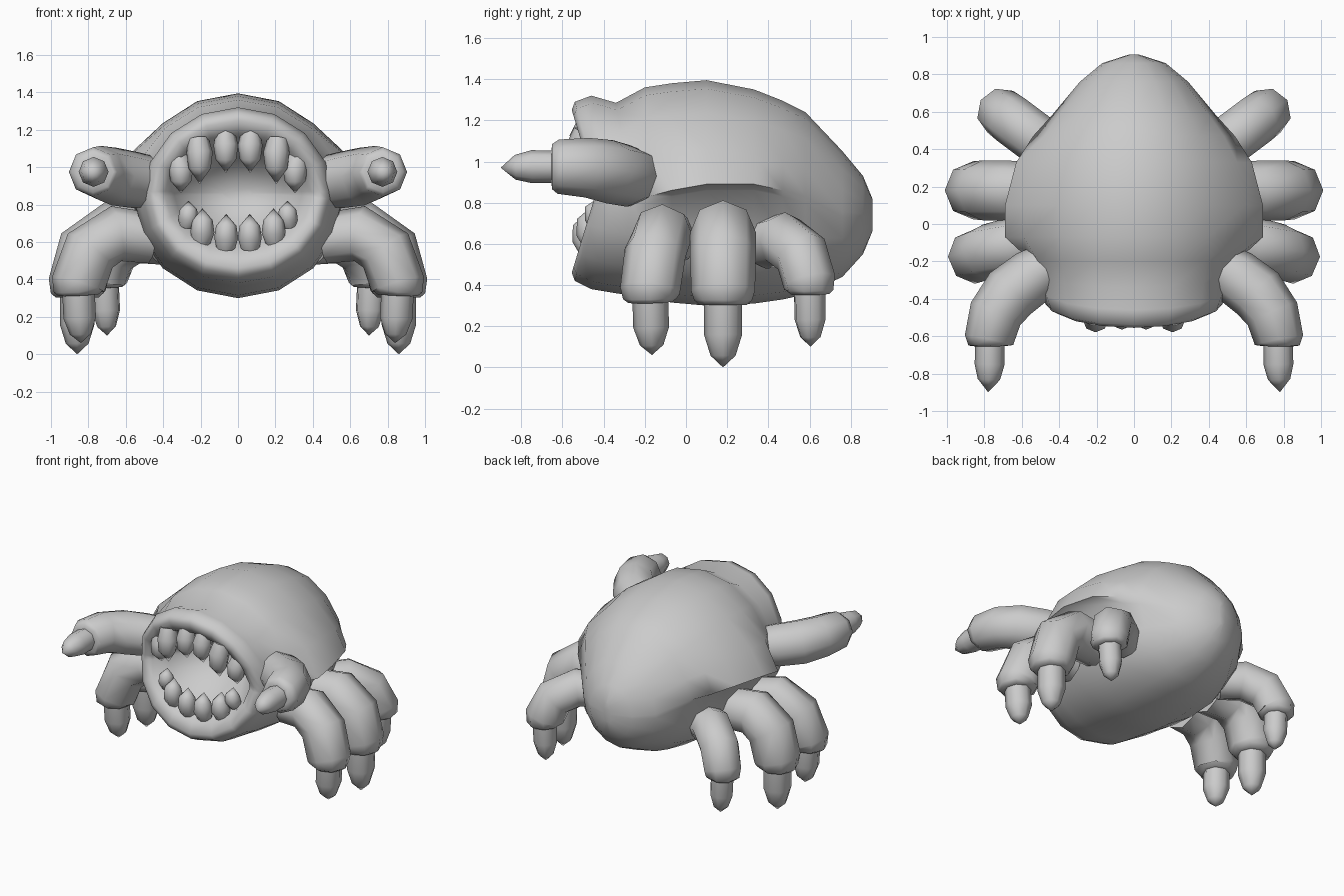
import bpy, bmesh
from math import sin, cos, pi, radians
from mathutils import Vector


def make(name, rings, mirror=False):
    """Skin a list of equal-length rings into a smooth object."""
    bm = bmesh.new()
    rows = [[bm.verts.new(p) for p in r] for r in rings]
    n = len(rows[0])
    for a, b in zip(rows, rows[1:]):
        for i in range(n):
            bm.faces.new((a[i], a[(i + 1) % n], b[(i + 1) % n], b[i]))
    bm.faces.new(rows[0][::-1])
    bm.faces.new(rows[-1])
    bmesh.ops.remove_doubles(bm, verts=bm.verts, dist=0.0015)
    bmesh.ops.recalc_face_normals(bm, faces=bm.faces)
    me = bpy.data.meshes.new(name)
    bm.to_mesh(me)
    bm.free()
    ob = bpy.data.objects.new(name, me)
    bpy.context.collection.objects.link(ob)
    bpy.ops.object.select_all(action='DESELECT')
    ob.select_set(True)
    bpy.context.view_layer.objects.active = ob
    bpy.ops.object.shade_smooth_by_angle(angle=radians(70))
    if mirror:
        ob.modifiers.new("Mirror", 'MIRROR').use_mirror_merge = False
    return ob


def tube(name, path, ref, sides=8):
    """Limb along (x, y, z, radius) points, mirrored to the other side."""
    pts = [Vector(p[:3]) for p in path]
    rings = []
    for i, p in enumerate(pts):
        t = (pts[min(i + 1, len(pts) - 1)] - pts[max(i - 1, 0)]).normalized()
        s = t.cross(Vector(ref)).normalized()
        u = s.cross(t)
        r = max(path[i][3], 0.0002)
        rings.append([p + r * (s * cos(2 * pi * k / sides) + u * sin(2 * pi * k / sides))
                      for k in range(sides)])
    return make(name, rings, mirror=True)


# Body: y, top z, bottom z, half width, backward bow of the sides, flare half width, flare height
BODY = [
    (-0.10, 0.90, 0.82, 0.08, 0.00, 0, 0),
    (-0.16, 1.00, 0.72, 0.22, 0.00, 0, 0),
    (-0.35, 1.12, 0.60, 0.34, 0.04, 0, 0),
    (-0.52, 1.18, 0.54, 0.39, 0.10, 0, 0),
    (-0.555, 1.25, 0.46, 0.44, 0.12, 0, 0),
    (-0.54, 1.29, 0.42, 0.475, 0.12, 0, 0),
    (-0.46, 1.32, 0.38, 0.505, 0.12, 0, 0),
    (-0.34, 1.285, 0.36, 0.525, 0.08, 0, 0),
    (-0.20, 1.36, 0.34, 0.55, 0.02, 0.57, 0.83),
    (-0.07, 1.38, 0.315, 0.56, 0.00, 0.69, 0.86),
    (0.10, 1.395, 0.30, 0.57, 0.00, 0.69, 0.89),
    (0.33, 1.35, 0.31, 0.55, 0.00, 0.63, 0.89),
    (0.47, 1.295, 0.33, 0.49, 0.00, 0.54, 0.86),
    (0.58, 1.24, 0.355, 0.43, 0.00, 0.44, 0.83),
    (0.76, 1.05, 0.44, 0.29, 0.00, 0, 0),
    (0.86, 0.93, 0.55, 0.17, 0.00, 0, 0),
    (0.905, 0.82, 0.66, 0.03, 0.00, 0, 0),
]
HALF = [0, 22.5, 45, 67.5, 88, 93, 112.5, 135, 157.5, 180]
ANGLES = HALF + [360 - a for a in HALF[-2:0:-1]]


def body_ring(y, top, bot, rx, bow, flare, fz):
    ring = []
    for a in ANGLES:
        c, s = cos(radians(a)), sin(radians(a))
        w = rx
        z = (top + bot) / 2 + c * (top - bot) / 2
        if flare and a in (88, 272):
            w, z = flare, fz
        elif flare and a in (93, 267):
            z = fz - 0.03
        elif flare and a in (67.5, 292.5):
            w = rx + (flare - rx) * 0.6
        ring.append((s * w, y + bow * (1 - abs(c)), z))
    return ring


make("body_shell", [body_ring(*b) for b in BODY])

# Raised front arms and their claws
tube("front_arm", [(0.44, -0.22, 0.925, 0.13), (0.54, -0.28, 0.93, 0.15), (0.66, -0.37, 0.95, 0.155),
                   (0.74, -0.48, 0.97, 0.145), (0.775, -0.62, 0.975, 0.132),
                   (0.775, -0.65, 0.975, 0.11), (0.775, -0.655, 0.975, 0.07)], (0, 0, 1))
tube("front_arm_claw", [(0.77, -0.60, 0.975, 0.078), (0.772, -0.75, 0.975, 0.08),
                        (0.776, -0.83, 0.972, 0.06), (0.78, -0.90, 0.97, 0)], (0, 0, 1))

# Three walking legs per side: root, knee, shin, foot, claw tip and main radius
LEGS = {
    "front_leg": ((0.46, -0.08, 0.62), (0.65, -0.115, 0.645), (0.79, -0.15, 0.555), (0.855, -0.175, 0.38),
                  (0.84, -0.165, 0.06), 0.150),
    "middle_leg": ((0.46, 0.18, 0.635), (0.68, 0.18, 0.655), (0.81, 0.18, 0.56), (0.86, 0.18, 0.38),
                   (0.86, 0.18, 0.0), 0.160),
    "rear_leg": ((0.40, 0.38, 0.60), (0.54, 0.47, 0.62), (0.66, 0.56, 0.55), (0.715, 0.60, 0.42),
                 (0.70, 0.605, 0.10), 0.135),
}
for name, (root, knee, shin, foot, tip, r) in LEGS.items():
    f, t = Vector(foot), Vector(tip)
    ref = (0, 1, 0) if name != "rear_leg" else (-0.5, 0.85, 0)
    tube(name, [(*root, r * 0.9), (*knee, r), (*shin, r), (*f.lerp(t, 0.02), r * 0.97),
                (*f.lerp(t, 0.14), r * 0.88), (*f.lerp(t, 0.2), r * 0.72),
                (*f.lerp(t, 0.205), r * 0.45)], ref)
    tube(name + "_claw", [(*f, r * 0.58), (*f.lerp(t, 0.58), r * 0.58),
                          (*f.lerp(t, 0.85), r * 0.38), (*t, 0)], ref)

# Teeth: x, y, base z, tip z, half width
TEETH = [
    (0.065, -0.50, 1.18, 0.97, 0.066), (0.205, -0.51, 1.15, 0.91, 0.070), (0.305, -0.45, 1.05, 0.86, 0.066),
    (0.063, -0.49, 0.57, 0.75, 0.064), (0.190, -0.47, 0.60, 0.78, 0.064), (0.265, -0.44, 0.69, 0.82, 0.054),
]
for i, (x, y, zb, zt, w) in enumerate(TEETH):
    d = zt - zb
    tube(("upper_tooth_" if d < 0 else "lower_tooth_") + str(i % 3 + 1),
         [(x * 1.04, y + 0.02, zb, w * 0.8), (x, y, zb + d * 0.3, w),
          (x, y - 0.005, zb + d * 0.65, w * 0.85), (x, y + 0.01, zt, 0)], (0, 1, 0))
